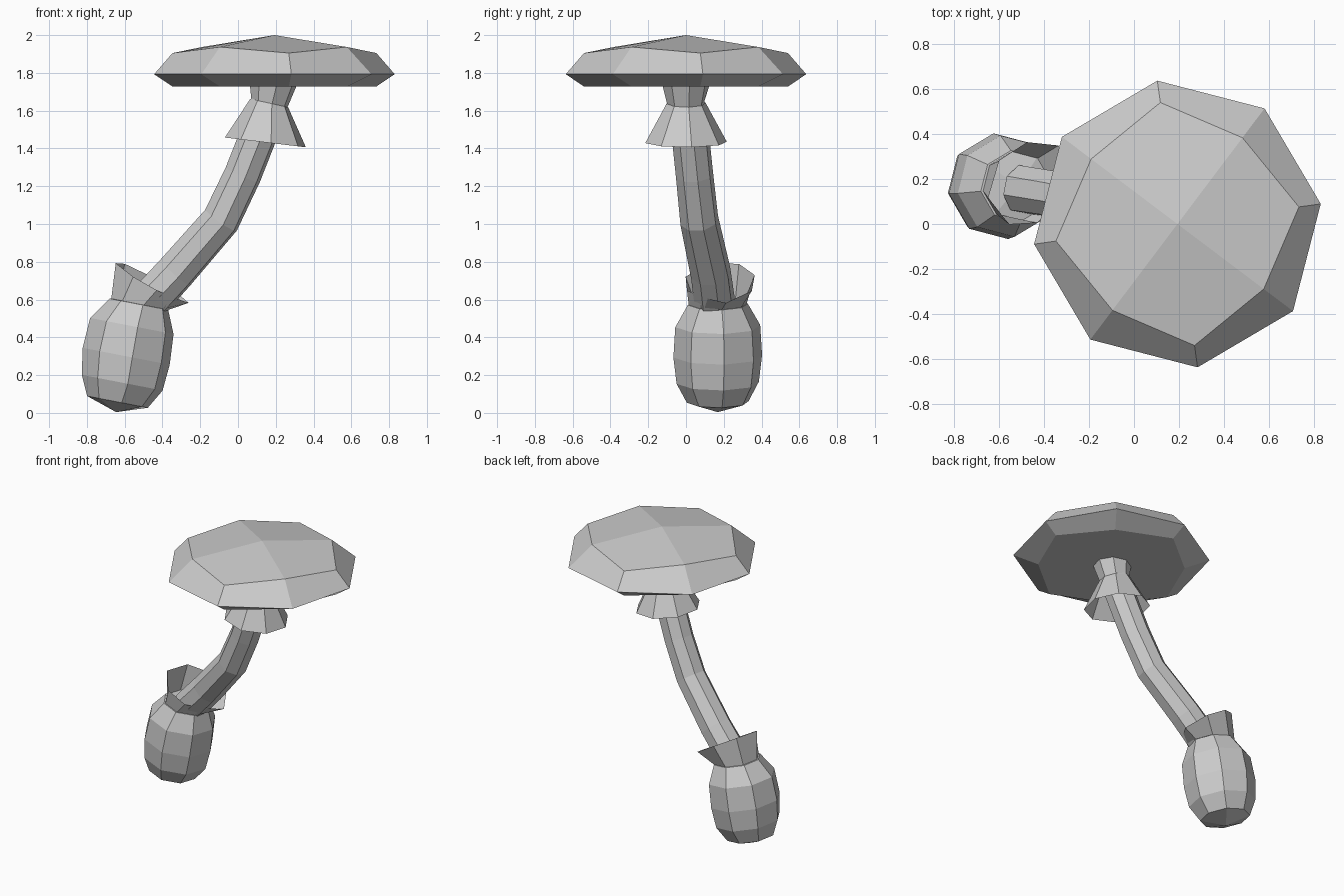
import bpy, bmesh
from math import sin, cos, radians
from mathutils import Vector

if "Cube" in bpy.data.objects:
    bpy.data.objects.remove(bpy.data.objects["Cube"])

SIDES = 8
PHASE = radians(8)


def ring(bm, centre, normal, radius):
    """Eight vertices round a centre; radius is one number or one per side."""
    n = Vector(normal).normalized()
    u = (Vector((1, 0, 0)) - n * n.x).normalized()
    v = n.cross(u)
    radii = radius if isinstance(radius, (list, tuple)) else [radius] * SIDES
    out = []
    for i, r in enumerate(radii):
        a = PHASE + i * radians(360 / SIDES)
        out.append(bm.verts.new(Vector(centre) + (u * cos(a) + v * sin(a)) * r))
    return out


def bridge(bm, a, b):
    for i in range(SIDES):
        j = (i + 1) % SIDES
        bm.faces.new((a[i], a[j], b[j], b[i]))


def fold_cap(bm, verts, point):
    """Close a ring with four quads meeting at a centre point."""
    c = bm.verts.new(point)
    for i in range(0, SIDES, 2):
        bm.faces.new((c, verts[i - 1], verts[i], verts[(i + 1) % SIDES]))


def finish(bm, name):
    bmesh.ops.recalc_face_normals(bm, faces=bm.faces)
    me = bpy.data.meshes.new(name)
    bm.to_mesh(me)
    bm.free()
    ob = bpy.data.objects.new(name, me)
    bpy.context.collection.objects.link(ob)
    return ob


def loft(name, sections, bottom=None, top=None):
    bm = bmesh.new()
    rings = [ring(bm, *s) for s in sections]
    for a, b in zip(rings, rings[1:]):
        bridge(bm, a, b)
    if bottom:
        fold_cap(bm, rings[0], bottom)
    if top:
        fold_cap(bm, rings[-1], top)
    return finish(bm, name)


# Cap: broad rim, four folded quads on top and a flat underside
bm = bmesh.new()
cx, up = 0.193, (0, 0, 1)
alternating = [0.545, 0.48] * 4
low = ring(bm, (cx, 0, 1.728), up, alternating)
rim = ring(bm, (cx, 0, 1.793), up, 0.643)
high = ring(bm, (cx, 0, 1.905), up, alternating)
for v in high[1::2]:
    v.co.z = 1.937
bridge(bm, low, rim)
bridge(bm, rim, high)
fold_cap(bm, low, (cx, 0, 1.73))
fold_cap(bm, high, (cx, 0, 2.0))
finish(bm, "cap")

# Stem: curved tube leaning from the bulb up to the cap
path = [(-0.50, 0.155, 0.56, 0.11), (-0.33, 0.13, 0.745, 0.108),
        (-0.09, 0.07, 1.02, 0.103), (0.025, 0.045, 1.26, 0.10),
        (0.10, 0.025, 1.45, 0.10), (0.165, 0, 1.64, 0.10),
        (0.188, 0, 1.74, 0.127)]
points = [Vector(p[:3]) for p in path]
sections = []
for i, p in enumerate(points):
    direction = points[min(i + 1, len(points) - 1)] - points[max(i - 1, 0)]
    if i == len(points) - 1:
        direction = up
    sections.append((p, direction, path[i][3]))
loft("stem", sections)

# Skirt: open flared sheet below the cap
loft("skirt", [((0.145, 0, 1.432), (0.12, 0, 1), 0.218),
               ((0.165, 0, 1.64), (0.22, 0, 1), 0.104)])

# Bulb: tilted faceted barrel
tilt = (0.19, 0, 0.98)
loft("bulb", [((-0.638, 0.168, 0.058), tilt, 0.165),
              ((-0.613, 0.168, 0.16), tilt, 0.22),
              ((-0.592, 0.168, 0.30), tilt, 0.237),
              ((-0.562, 0.168, 0.46), tilt, 0.227),
              ((-0.525, 0.168, 0.575), tilt, 0.16)],
     bottom=(-0.645, 0.168, 0.004), top=(-0.515, 0.168, 0.60))

# Torn collar: flared open sheet, low and narrow at the front
loft("collar", [((-0.52, 0.168, 0.575), tilt, 0.155),
                ((-0.45, 0.165, 0.685), (0.5, -0.13, 0.86),
                 [0.22, 0.22, 0.205, 0.215, 0.23, 0.20, 0.165, 0.15])])
